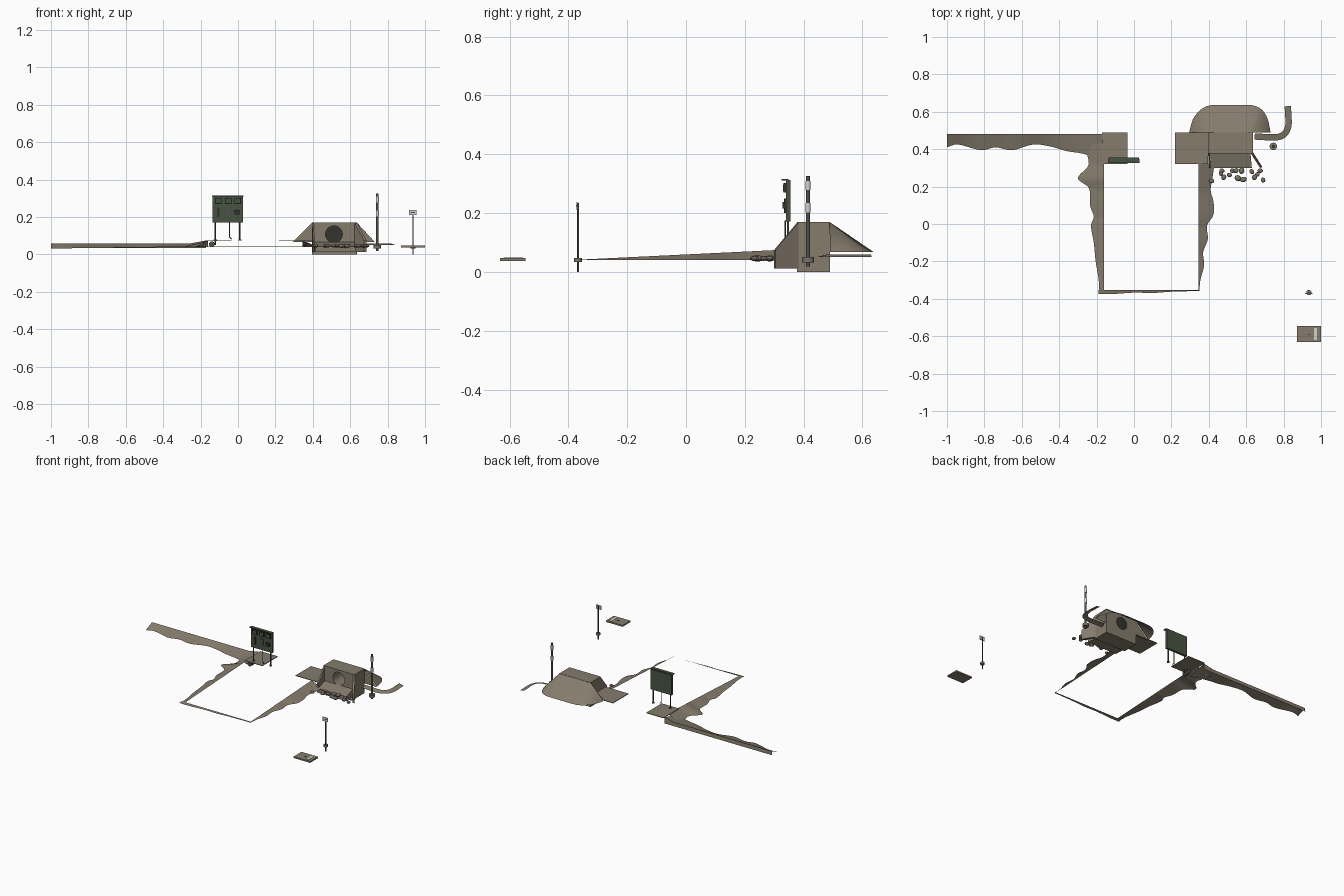
import bpy, bmesh, math, random
from mathutils import Vector

cube = bpy.data.objects.get("Cube")
if cube:
    bpy.data.objects.remove(cube)
random.seed(4)


def material(name, r, g, b):
    m = bpy.data.materials.new(name)
    m.use_nodes = True
    m.diffuse_color = (r, g, b, 1)
    bsdf = m.node_tree.nodes["Principled BSDF"]
    bsdf.inputs["Base Color"].default_value = (r, g, b, 1)
    bsdf.inputs["Roughness"].default_value = 0.9
    return m


earth = material("earth concrete", 0.235, 0.2, 0.15)
stone = material("grey stone", 0.2, 0.178, 0.14)
dark = material("dark opening", 0.035, 0.032, 0.027)
steel = material("weathered steel", 0.085, 0.08, 0.068)
green = material("board green", 0.064, 0.088, 0.055)
white = material("marker white", 0.65, 0.65, 0.6)


def mesh_object(name, verts, faces, mat, smooth=False):
    me = bpy.data.meshes.new(name)
    me.from_pydata(verts, [], faces)
    me.materials.append(mat)
    ob = bpy.data.objects.new(name, me)
    bpy.context.collection.objects.link(ob)
    for p in me.polygons:
        p.use_smooth = smooth
    return ob


def box(name, lo, hi, mat):
    bm = bmesh.new()
    bmesh.ops.create_cube(bm, size=1)
    for v in bm.verts:
        v.co = [(a + b) / 2 + c * (b - a) for a, b, c in zip(lo, hi, v.co)]
    ob = mesh_object(name, [], [], mat)
    bm.to_mesh(ob.data)
    bm.free()
    return ob


def rod(name, a, b, radius, mat, sides=16):
    a, b = Vector(a), Vector(b)
    bpy.ops.mesh.primitive_cylinder_add(vertices=sides, radius=radius,
                                        depth=(b - a).length, location=(a + b) / 2)
    ob = bpy.context.object
    ob.name = name
    ob.rotation_euler = (b - a).to_track_quat('Z', 'Y').to_euler()
    ob.data.materials.append(mat)
    bpy.ops.object.shade_smooth_by_angle(angle=math.radians(40))
    return ob


def smooth_path(points, steps=5):
    """Catmull-Rom samples through a few points."""
    p = [Vector(q) for q in points]
    p = [2 * p[0] - p[1]] + p + [2 * p[-1] - p[-2]]
    out = []
    for a, b, c, d in zip(p, p[1:], p[2:], p[3:]):
        for k in range(steps):
            t = k / steps
            out.append(b + 0.5 * t * (c - a + t * (2 * a - 5 * b + 4 * c - d
                       + t * (3 * (b - c) + d - a))))
    return out + [p[-2]]


def ribbon(name, edge_a, edge_b, mat, smooth=False):
    n = len(edge_a)
    faces = [(i, i + 1, n + i + 1, n + i) for i in range(n - 1)]
    return mesh_object(name, list(edge_a) + list(edge_b), faces, mat, smooth)


def prism(name, points, offset, mat):
    """Extrude a planar outline by an offset."""
    n = len(points)
    top = [Vector(p) + Vector(offset) for p in points]
    faces = [tuple(range(n)), tuple(reversed(range(n, 2 * n)))]
    faces += [(i, n + i, n + (i + 1) % n, (i + 1) % n) for i in range(n)]
    ob = mesh_object(name, [Vector(p) for p in points] + top, faces, mat)
    bm = bmesh.new()
    bm.from_mesh(ob.data)
    bmesh.ops.recalc_face_normals(bm, faces=bm.faces)
    bm.to_mesh(ob.data)
    bm.free()
    return ob


# Long bank running out to the right-hand side, with a back skirt
front = smooth_path([(-1, .41), (-.94, .425), (-.82, .395), (-.74, .41), (-.65, .395),
                     (-.54, .425), (-.45, .415), (-.36, .39), (-.27, .375), (-.17, .34)])
rise = lambda x: max(0, (x + .25) / .08) * .015
crest_line = [(p.x, .48, .06 + rise(p.x)) for p in reversed(front)]
ribbon("long_bank", crest_line,
       [(p.x, p.y, .032 + .012 * (p.x + 1)) for p in reversed(front)], earth, True)
ribbon("long_bank_skirt", [(x, .482, .034) for x, y, z in crest_line], crest_line, earth)

# Basin embankments with ragged outer edges
crest = lambda y: .042 + .033 * min(1, (y + .36) / .68)
left = smooth_path([(-.27, .43), (-.25, .37), (-.245, .31), (-.30, .245), (-.24, .19),
                    (-.235, .10), (-.215, .04), (-.23, -.01), (-.215, -.1), (-.205, -.2),
                    (-.19, -.29), (-.185, -.37)])
ribbon("basin_bank_right", [(p.x, p.y, .04) for p in left],
       [(-.16, max(p.y, -.355), crest(p.y)) for p in left], earth, True)
right = smooth_path([(.43, .32), (.42, .25), (.41, .18), (.425, .12), (.425, .05),
                     (.39, -.01), (.395, -.08), (.37, -.15), (.375, -.22), (.355, -.3),
                     (.35, -.355)])
ribbon("basin_bank_left", [(.345, p.y, crest(p.y)) for p in right],
       [(p.x, p.y, .04) for p in right], earth, True)
near = smooth_path([(-.19, -.375), (-.12, -.375), (0, -.367), (.1, -.369), (.2, -.362),
                    (.35, -.358)])
ribbon("basin_bank_front", [(p.x, p.y, .039) for p in near],
       [(p.x, -.352, .043) for p in near], earth, True)

# Crest pads on both sides of the gap
box("crest_pad_right", (-.17, .32, .072), (-.036, .49, .076), earth)
box("crest_pad_left", (.22, .32, .072), (.396, .49, .076), earth)
rod("drain_pipe", (-.14, .325, .055), (-.14, .37, .055), .015, steel)

# Outlet house with a round culvert bored through it
house = box("outlet_house", (.395, .378, 0), (.636, .49, .17), earth)
cutter = rod("culvert_cutter", (.513, .33, .108), (.513, .54, .108), .045, dark, 32)
cutter.hide_render = True
bore = house.modifiers.new("bore", 'BOOLEAN')
bore.operation = 'DIFFERENCE'
bore.object = cutter
bpy.context.view_layer.objects.active = house
bpy.ops.object.modifier_apply(modifier=bore.name)
bpy.data.objects.remove(cutter)
rod("culvert_shadow", (.513, .48, .108), (.513, .488, .108), .045, dark, 32)

# Sloping apron and wing walls
prism("outlet_apron", [(.405, .378, .012), (.405, .378, .066), (.412, .30, .044),
                       (.412, .30, .012)], (.218, 0, 0), earth)
for name, x, spread, wide in (("wing_wall_right", .396, .005, .009),
                              ("wing_wall_left", .624, .05, .013)):
    prism(name, [(x, .378, .012), (x, .378, .168), (x + spread, .30, .075),
                 (x + spread, .30, .012)], (wide, .004, 0), earth)

# Open-bottomed mound falling away behind the house, closed at its shoulders
foot = smooth_path([(.295, .49), (.315, .56), (.355, .61), (.41, .635), (.515, .637),
                    (.63, .635), (.685, .61), (.715, .56), (.73, .49)], 3)
n = len(foot)
head = [(.395 + .241 * min(1, max(0, (i / (n - 1) - .3) / .4)), .488, .17) for i in range(n)]
mound = ribbon("rear_mound", head, [(p.x, p.y, .068) for p in foot], earth, True)
bm = bmesh.new()
bm.from_mesh(mound.data)
bmesh.ops.remove_doubles(bm, verts=bm.verts, dist=.0005)
bm.to_mesh(mound.data)
bm.free()
mesh_object("shoulder_right", [(.295, .486, .068), (.396, .486, .068), (.396, .486, .17)],
            [(0, 1, 2)], earth)
mesh_object("shoulder_left", [(.635, .486, .068), (.73, .486, .068), (.635, .486, .17)],
            [(0, 1, 2)], earth)

# Curved side channel
mid = smooth_path([(.645, .468), (.72, .464), (.775, .466), (.81, .487), (.826, .53),
                   (.825, .58), (.822, .63)])
edges = ([], [])
for i, p in enumerate(mid):
    d = (mid[min(i + 1, len(mid) - 1)] - mid[max(i - 1, 0)]).normalized() * .017
    edges[0].append((p.x - d.y, p.y + d.x, .06))
    edges[1].append((p.x + d.y, p.y - d.x, .051))
ribbon("side_channel", edges[1], edges[0], earth, True)

# Loose rocks at the apron
spots = [(.415, .23), (.465, .27), (.48, .25), (.51, .262), (.525, .285), (.545, .285),
         (.555, .245), (.575, .285), (.585, .238), (.63, .28), (.645, .25), (.675, .285),
         (.69, .235), (.66, .265), (.47, .285)]
for i, (x, y) in enumerate(spots):
    bpy.ops.mesh.primitive_ico_sphere_add(subdivisions=2, radius=random.uniform(.013, .019),
                                          location=(x, y, .046), rotation=(0, 0, 2 * i))
    rock = bpy.context.object
    rock.name = f"rock_{i + 1}"
    rock.scale = (1, .85, .6)
    rock.data.materials.append(stone)

# Tall water gauge beside the house
gx, gy = .745, .415
rod("gauge_post", (gx, gy, .018), (gx, gy, .326), .007, steel)
rod("gauge_base", (gx, gy, .032), (gx, gy, .05), .02, stone)
for i, z in enumerate((.202, .278)):
    rod(f"gauge_band_{i + 1}", (gx, gy, z), (gx, gy, z + .032), .0082, white)

# Slim marker post with a small plate
mx, my = .935, -.367
rod("marker_post", (mx, my, 0), (mx, my, .235), .0035, steel, 10)
rod("marker_collar", (mx, my, .033), (mx, my, .047), .014, stone)
box("marker_plate", (mx - .02, my - .006, .21), (mx + .02, my - .002, .238), white)
box("marker_plate_mark", (mx - .012, my - .007, .223), (mx + .012, my - .0055, .227), steel)

# Ground slab with a white strip
box("ground_slab", (.872, -.632, .037), (1, -.545, .047), earth)
box("slab_strip", (.962, -.62, .046), (.979, -.555, .049), white)
box("slab_mark", (.928, -.592, .046), (.945, -.587, .049), dark)

# Control board on legs with raised panels
box("board", (-.137, .34, .172), (.027, .355, .312), green)
box("board_hood", (-.14, .325, .311), (.03, .348, .316), green)
for i, x in enumerate((-.105, -.052, -.002)):
    box(f"board_window_{i + 1}", (x - .018, .331, .27), (x + .018, .341, .302), dark)
    box(f"board_screen_{i + 1}", (x - .014, .329, .274), (x + .014, .332, .298), green)
box("board_slot", (-.113, .334, .2), (-.1, .341, .25), dark)
box("board_panel", (-.07, .335, .21), (-.04, .341, .25), steel)
box("board_switch", (-.018, .328, .215), (.008, .341, .238), dark)
for i, (x, z) in enumerate(((-.122, .05), (.01, .08))):
    rod(f"board_leg_{i + 1}", (x, .347, z), (x, .347, .175), .0035, steel, 10)
    rod(f"board_foot_{i + 1}", (x, .347, .076), (x, .347, .081), .009, steel, 10)
rod("board_conduit", (-.045, .337, .092), (-.045, .337, .175), .0025, steel, 10)
rod("conduit_hook", (-.045, .337, .092), (-.033, .337, .082), .0025, steel, 10)
